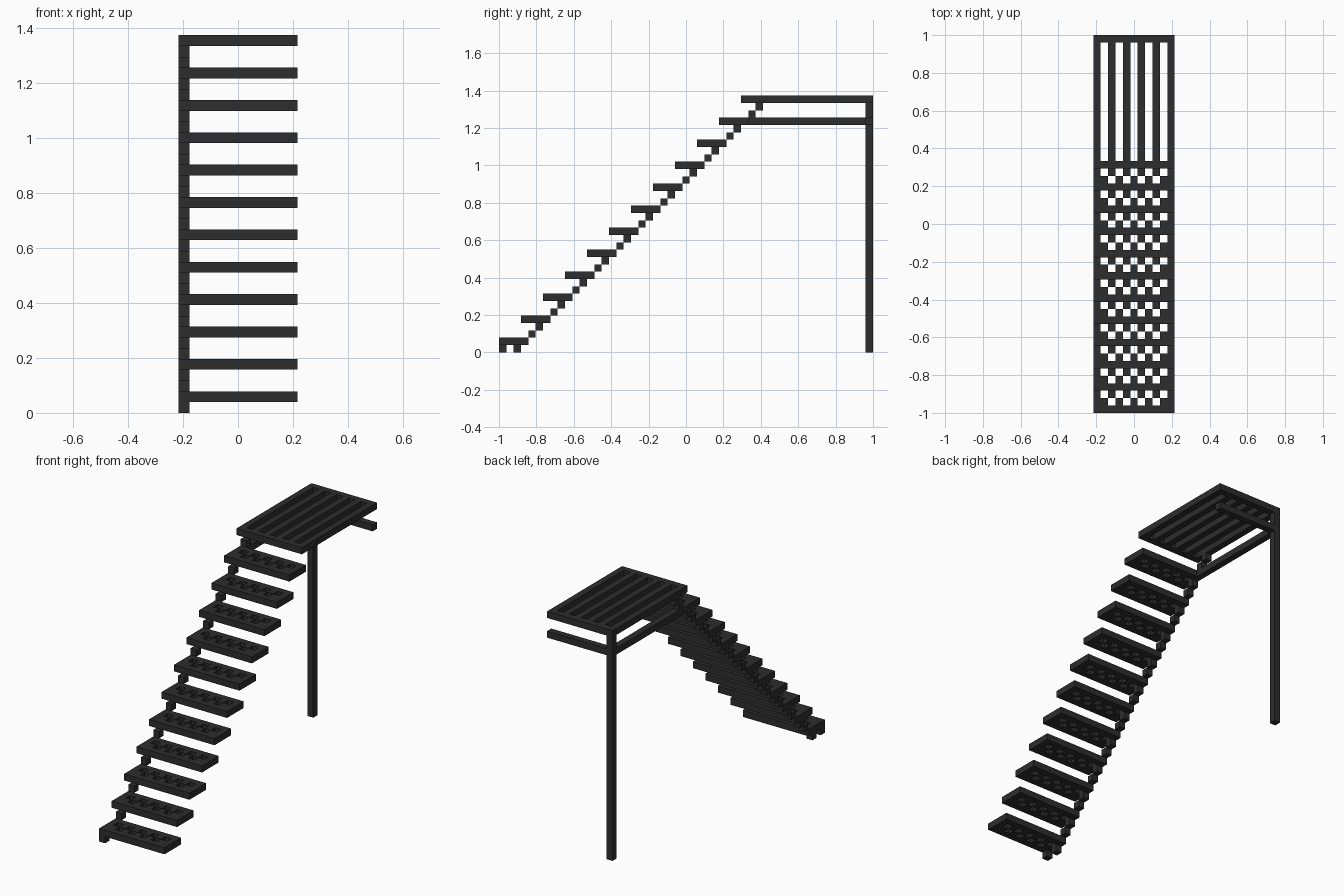
import bpy
import bmesh
from mathutils import Vector

cube = bpy.data.objects.get("Cube")
if cube:
    bpy.data.objects.remove(cube, do_unlink=True)

U = 2 / 51                       # edge length of one block
NX, NY = 11, 51                  # blocks across and along
ORIGIN = Vector((-NX * U / 2, -NY * U / 2, 0))

# Single dark metal colour
metal = bpy.data.materials.new("dark grey metal")
metal.use_nodes = True
COLOUR = (0.026, 0.026, 0.027, 1)
metal.diffuse_color = COLOUR
metal.node_tree.nodes["Principled BSDF"].inputs["Base Color"].default_value = COLOUR


def point(x, y, z):
    """Block coordinates to model coordinates."""
    return ORIGIN + Vector((x, y, z)) * U


def finish(name, bm):
    mesh = bpy.data.meshes.new(name)
    bm.to_mesh(mesh)
    bm.free()
    mesh.materials.append(metal)
    obj = bpy.data.objects.new(name, mesh)
    bpy.context.collection.objects.link(obj)
    return obj


def beams(name, *boxes):
    """Boxes given as (corner, size) in blocks."""
    bm = bmesh.new()
    for corner, size in boxes:
        verts = bmesh.ops.create_cube(bm, size=1)["verts"]
        for v in verts:
            v.co = point(*(c + (p + 0.5) * s for c, p, s in zip(corner, v.co, size)))
    return finish(name, bm)


def plate(name, y0, z, rows, is_hole):
    """Perforated plate, one block thick, with a solid border."""
    bm = bmesh.new()
    grid = [[bm.verts.new(point(x, y0 + y, z + 1)) for x in range(NX + 1)]
            for y in range(rows + 1)]
    for y in range(rows):
        for x in range(NX):
            inside = 0 < x < NX - 1 and 0 < y < rows - 1
            if not (inside and is_hole(x, y)):
                bm.faces.new((grid[y][x], grid[y][x + 1],
                              grid[y + 1][x + 1], grid[y + 1][x]))
    obj = finish(name, bm)
    thick = obj.modifiers.new("thickness", "SOLIDIFY")
    thick.thickness = U
    thick.offset = -1
    return obj


def climb(obj, count):
    """Repeat a part up the flight: three blocks back and up each time."""
    arr = obj.modifiers.new("flight", "ARRAY")
    arr.count = count
    arr.use_relative_offset = False
    arr.use_constant_offset = True
    arr.constant_offset_displace = (0, 3 * U, 3 * U)


# Flight of steps with checkered perforations
climb(plate("steps", 0, 1, 4, lambda x, y: (x + y) % 2 == 1), 11)

# Stepped stringer on the right side, two blocks between treads
climb(beams("stringer", ((0, 4, 2), (1, 1, 1)), ((0, 5, 3), (1, 1, 1))), 11)

# Feet below the lowest step
beams("feet", ((0, 0, 0), (1, 1, 1)), ((0, 2, 0), (1, 1, 1)))

# Slatted landing
plate("landing", 33, 34, 18, lambda x, y: x % 2 == 1)

# Supports under the landing
beams("back_post", ((0, 50, 0), (1, 1, 34)))
beams("side_rail", ((0, 34, 31), (1, 16, 1)))
beams("back_rail", ((1, 50, 31), (10, 1, 1)))
